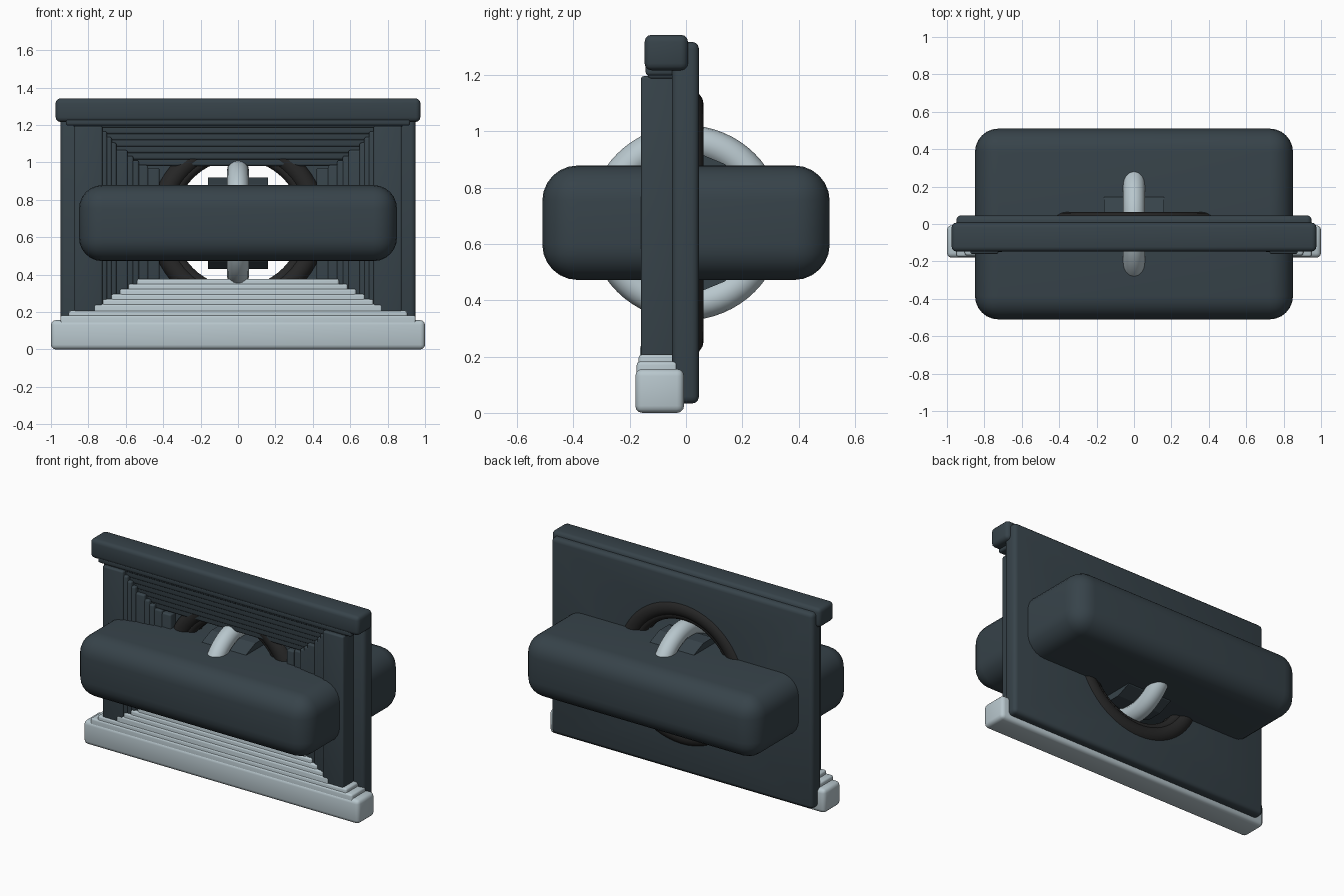
import bpy, math

if "Cube" in bpy.data.objects:
    bpy.data.objects.remove(bpy.data.objects["Cube"])


def material(name, rgb):
    m = bpy.data.materials.new(name)
    m.diffuse_color = (*rgb, 1)
    m.use_nodes = True
    m.node_tree.nodes["Principled BSDF"].inputs["Base Color"].default_value = m.diffuse_color
    return m


SLATE = material("slate", (0.038, 0.056, 0.068))
PALE = material("pale", (0.48, 0.57, 0.61))
BLACK = material("black", (0.02, 0.02, 0.02))
ZC = 0.675  # height of the hub centre


def finish(ob, name, mat, angle=35):
    ob.name = name
    ob.data.materials.append(mat)
    bpy.ops.object.shade_smooth_by_angle(angle=math.radians(angle))
    return ob


def box(name, x, y, z, mat, r=0.012, seg=3):
    """Rounded box from (min, max) ranges."""
    bpy.ops.mesh.primitive_cube_add(size=1)
    ob = bpy.context.object
    ob.location = [(a + b) / 2 for a, b in (x, y, z)]
    ob.scale = [b - a for a, b in (x, y, z)]
    bpy.ops.object.transform_apply(location=True, rotation=False, scale=True)
    bev = ob.modifiers.new("bevel", "BEVEL")
    bev.width, bev.segments = r, seg
    bpy.ops.object.modifier_apply(modifier="bevel")
    return finish(ob, name, mat)


def ring(name, loc, rot, major, minor, mat):
    bpy.ops.mesh.primitive_torus_add(location=loc, rotation=rot, major_radius=major,
                                     minor_radius=minor, major_segments=64, minor_segments=16)
    return finish(bpy.context.object, name, mat, 60)


# Back panel with a round opening
panel = box("back_panel", (-0.95, 0.95), (-0.05, 0.046), (0.033, 1.317), SLATE, 0.025)
bpy.ops.mesh.primitive_cylinder_add(vertices=64, radius=0.38, depth=1,
                                    location=(0, 0, ZC), rotation=(math.pi / 2, 0, 0))
cutter = bpy.context.object
cutter.hide_render = True
cut = panel.modifiers.new("opening", "BOOLEAN")
cut.object, cut.operation, cut.solver = cutter, "DIFFERENCE", "EXACT"
bpy.context.view_layer.objects.active = panel
bpy.ops.object.modifier_apply(modifier="opening")
bpy.data.objects.remove(cutter)

# Top cornice and the stepped header receding toward the opening
box("cornice", (-0.975, 0.975), (-0.147, 0.007), (1.216, 1.342), SLATE, 0.025)
box("header_lip", (-0.92, 0.92), (-0.143, -0.03), (1.197, 1.24), SLATE)
for i in range(7):
    w = 0.88 - 0.03 * i
    box(f"header_step_{i}", (-w, w), (-0.135 + 0.007 * i, -0.03),
        (1.185 - 0.034 * i, 1.24 - 0.02 * i), SLATE)

# Stepped side jambs: inner x, top z, front y
jambs = [(0.725, 1.195, -0.16), (0.70, 1.165, -0.15), (0.675, 1.135, -0.145),
         (0.65, 1.105, -0.14), (0.59, 1.065, -0.13), (0.56, 1.035, -0.124),
         (0.53, 1.01, -0.118), (0.48, 0.985, -0.109), (0.42, 0.97, -0.10)]
for s, side in ((-1, "left"), (1, "right")):
    for i, (x, top, y) in enumerate(jambs):
        box(f"{side}_jamb_{i}", sorted((s * x, s * (0.875 - 0.004 * i))),
            (y, -0.03), (0.12, top), SLATE, 0.01)

# Pale stepped sill
box("sill_base", (-1, 1), (-0.18, -0.007), (0, 0.156), PALE, 0.025)
sills = [(0.95, 0.182, -0.175), (0.905, 0.207, -0.168)]
sills += [(0.77 - 0.046 * i, 0.242 + 0.027 * i, -0.163 + 0.007 * i) for i in range(6)]
for i, (w, top, y) in enumerate(sills):
    box(f"sill_step_{i}", (-w, w), (y, -0.03), (0.08, top), PALE)

# Black double collar lining the opening
for side, y in (("back", 0.007), ("front", -0.04)):
    for part, major, minor in (("outer", 0.418, 0.056), ("inner", 0.375, 0.035)):
        ring(f"collar_{part}_{side}", (0, y, ZC), (math.pi / 2, 0, 0), major, minor, BLACK)

# Faceted hub on the x axis
bpy.ops.mesh.primitive_cylinder_add(vertices=16, radius=0.25, depth=0.32, location=(0, 0, ZC),
                                    rotation=(math.pi / 16, math.pi / 2, 0))
hub = bpy.context.object
hub.rotation_euler = (0, math.pi / 2, 0)
bpy.ops.object.transform_apply(location=False, rotation=True, scale=False)
hub.rotation_euler = (math.pi / 16, 0, 0)
finish(hub, "hub", SLATE, 10)

# Pale upright ring around the crossing block
ring("hub_ring", (0, 0, ZC), (0, math.pi / 2, 0), 0.288, 0.058, PALE)

# Large rounded block passing through the opening
box("crossing_block", (-0.85, 0.85), (-0.51, 0.51), (0.472, 0.878), SLATE, 0.125, 6)
